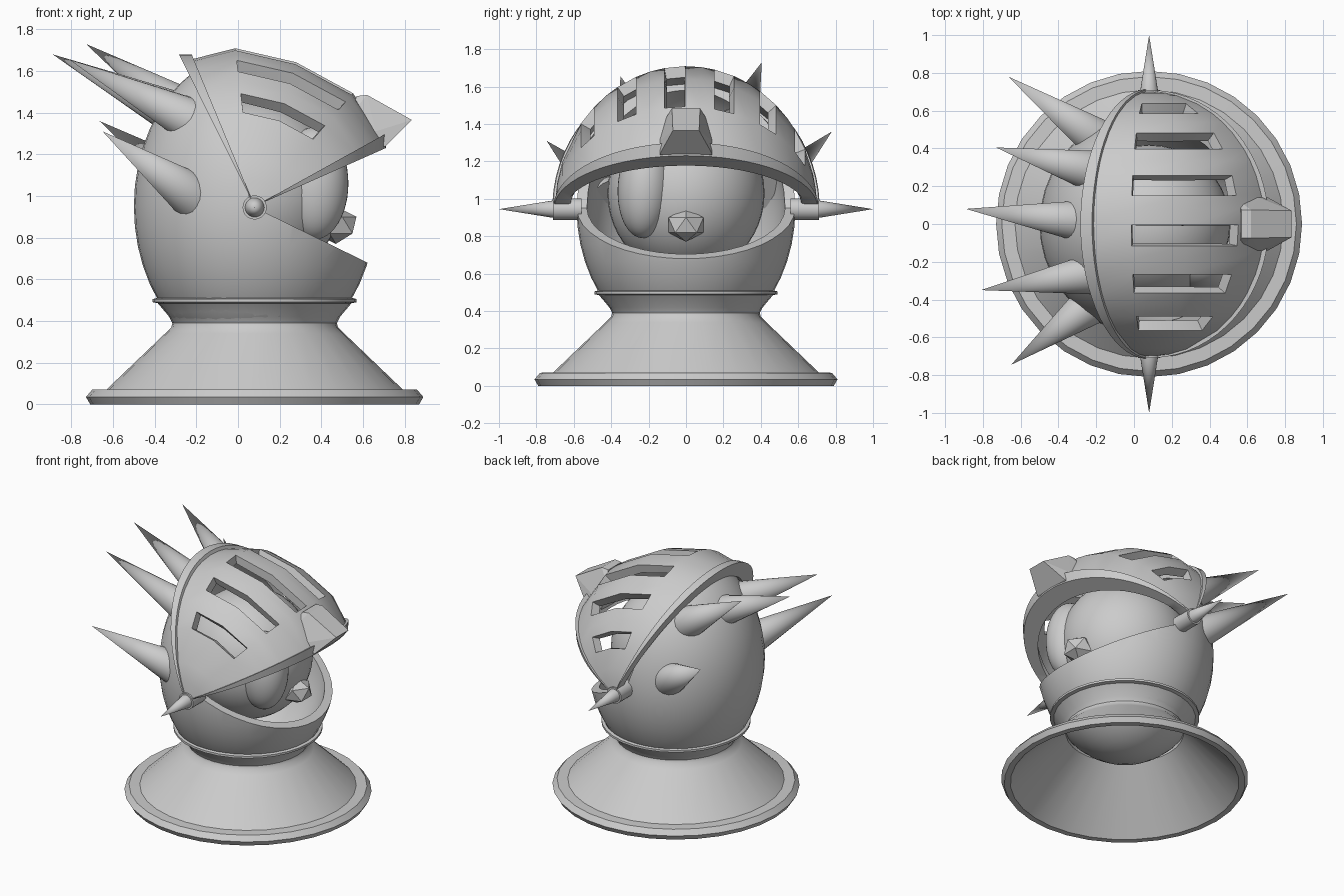
import bpy, bmesh, math
from mathutils import Vector, Matrix

if "Cube" in bpy.data.objects:
    bpy.data.objects.remove(bpy.data.objects["Cube"])

steel = bpy.data.materials.new("pale_grey_steel")
steel.use_nodes = True
GREY = (0.6, 0.6, 0.6, 1)
steel.diffuse_color = GREY
steel.node_tree.nodes["Principled BSDF"].inputs["Base Color"].default_value = GREY

PIVOT = Vector((0.08, 0, 0.95))


def finish(name, bm, smooth=True):
    bmesh.ops.recalc_face_normals(bm, faces=bm.faces)
    mesh = bpy.data.meshes.new(name)
    bm.to_mesh(mesh)
    bm.free()
    obj = bpy.data.objects.new(name, mesh)
    bpy.context.collection.objects.link(obj)
    mesh.materials.append(steel)
    activate(obj)
    if smooth:
        bpy.ops.object.shade_smooth_by_angle(angle=math.radians(32))
    return obj


def activate(obj):
    bpy.ops.object.select_all(action='DESELECT')
    obj.select_set(True)
    bpy.context.view_layer.objects.active = obj


def ellipsoid(name, centre, radii, tilt=0):
    bm = bmesh.new()
    bmesh.ops.create_uvsphere(bm, u_segments=40, v_segments=24, radius=1)
    turn = Matrix.Translation(centre) @ Matrix.Rotation(tilt, 4, 'X')
    bmesh.ops.transform(bm, matrix=turn @ Matrix.Diagonal((*radii, 1)), verts=bm.verts)
    return finish(name, bm)


def cone(name, base, tip, r1, r2=0.0, sides=20):
    base, tip = Vector(base), Vector(tip)
    axis = tip - base
    bm = bmesh.new()
    place = Matrix.Translation((base + tip) / 2) @ axis.to_track_quat('Z', 'Y').to_matrix().to_4x4()
    bmesh.ops.create_cone(bm, cap_ends=True, segments=sides, radius1=r1, radius2=r2,
                          depth=axis.length, matrix=place)
    return finish(name, bm)


def lathe(name, profile, steps=32):
    bm = bmesh.new()
    rings = []
    for i in range(steps):
        a = math.tau * i / steps
        rings.append([bm.verts.new((PIVOT.x + r * math.cos(a), r * math.sin(a), z)) for r, z in profile])
    n = len(profile)
    for i in range(steps):
        a, b = rings[i], rings[(i + 1) % steps]
        for j in range(n):
            k = (j + 1) % n
            bm.faces.new((a[j], b[j], b[k], a[k]))
    return finish(name, bm)


def arch_point(theta, phi, r, ry):
    t, p = math.radians(theta), math.radians(phi)
    return PIVOT + Vector((r * math.cos(p) * math.cos(t), ry * math.sin(p), r * math.cos(p) * math.sin(t)))


def arch(name, section, steps=32):
    """Sweep a closed section (angle, radius, half width) from pivot to pivot."""
    bm = bmesh.new()
    rows = [[bm.verts.new(arch_point(t, -88 + 176 * i / steps, r, ry)) for t, r, ry in section]
            for i in range(steps + 1)]
    n = len(section)
    for a, b in zip(rows, rows[1:]):
        for j in range(n):
            k = (j + 1) % n
            bm.faces.new((a[j], b[j], b[k], a[k]))
    bm.faces.new(rows[0])
    bm.faces.new(rows[-1])
    return finish(name, bm)


# Flared collar with rolled base and upper flange
lathe("collar", [(0.79, 0), (0.81, 0.035), (0.78, 0.07), (0.71, 0.072), (0.43, 0.34), (0.4, 0.37),
                 (0.395, 0.39), (0.41, 0.42), (0.465, 0.485), (0.49, 0.49), (0.49, 0.505), (0.47, 0.51),
                 (0.455, 0.49), (0.385, 0.4), (0.385, 0.37), (0.42, 0.335), (0.75, 0)])

# Helmet bowl, hollow, with the face opening cut away
bowl = ellipsoid("helmet_bowl", (0.07, 0, 0.95), (0.57, 0.585, 0.745))
for v in bowl.data.vertices:
    if v.co.x > 0.07:
        v.co.x = 0.07 + (v.co.x - 0.07) * 1.04
bm = bmesh.new()
outline = [(0.07, 0.95), (1.5, 0.25), (1.5, 2.5), (-0.44, 2.5)]
face = bm.faces.new([bm.verts.new((x, -1, z)) for x, z in outline])
out = bmesh.ops.extrude_face_region(bm, geom=[face])
bmesh.ops.translate(bm, vec=(0, 2, 0), verts=[g for g in out["geom"] if isinstance(g, bmesh.types.BMVert)])
cutter = finish("opening_cutter", bm, smooth=False)
cutter.hide_render = True
activate(bowl)
shell = bowl.modifiers.new("shell", 'SOLIDIFY')
shell.thickness = 0.055
shell.offset = -1
cut = bowl.modifiers.new("opening", 'BOOLEAN')
cut.object = cutter
cut.operation = 'DIFFERENCE'
cut.solver = 'EXACT'
for m in ("shell", "opening"):
    bpy.ops.object.modifier_apply(modifier=m)
bpy.data.objects.remove(cutter)
bpy.ops.object.shade_smooth_by_angle(angle=math.radians(32))

# Head inside, with one large oval eye piece and a faceted nose
ellipsoid("head", (0.08, 0, 1.03), (0.43, 0.42, 0.44))
ellipsoid("eye_piece", (0.365, -0.22, 1.06), (0.165, 0.145, 0.27), tilt=-0.06)
bm = bmesh.new()
bmesh.ops.create_icosphere(bm, subdivisions=1, radius=1,
                           matrix=Matrix.Translation((0.47, 0, 0.86)) @ Matrix.Diagonal((0.11, 0.11, 0.09, 1)))
finish("nose", bm, smooth=False)

# Raised visor: four broad facets, six slots across the middle two
columns = [(114, 0.77), (97, 0.765), (74, 0.72), (49, 0.72), (26, 0.70)]
rows = [-87, -80, -71]
slot_starts = set()
for i in range(6):
    start = -53.5 + 22 * i
    rows += [start - 6, start, start + 9] if i else [start, start + 9]
    slot_starts.add(start)
rows += [76, 82, 87]
bm = bmesh.new()
grid = [[bm.verts.new(arch_point(t, p, r, 0.7)) for t, r in columns] for p in rows]
for i, p in enumerate(rows[:-1]):
    for j in range(len(columns) - 1):
        if not (p in slot_starts and j in (1, 2)):
            bm.faces.new((grid[i][j], grid[i + 1][j], grid[i + 1][j + 1], grid[i][j + 1]))
bmesh.ops.recalc_face_normals(bm, faces=bm.faces)
if sum(f.normal.dot(f.calc_center_median() - PIVOT) for f in bm.faces) < 0:
    bmesh.ops.reverse_faces(bm, faces=bm.faces)
mesh = bpy.data.meshes.new("visor")
bm.to_mesh(mesh)
bm.free()
mesh.materials.append(steel)
visor = bpy.data.objects.new("visor", mesh)
bpy.context.collection.objects.link(visor)
activate(visor)
plate = visor.modifiers.new("plate", 'SOLIDIFY')
plate.thickness = 0.06
plate.offset = -1
bpy.ops.object.modifier_apply(modifier="plate")
bpy.ops.object.shade_smooth_by_angle(angle=math.radians(32))

# Visor rims
arch("visor_rear_rim", [(116.5, 0.815, 0.715), (112.5, 0.79, 0.71), (112.5, 0.69, 0.63), (116.5, 0.69, 0.63)])
arch("visor_lower_rim", [(24, 0.69, 0.705), (29, 0.725, 0.71), (29, 0.62, 0.62), (24, 0.56, 0.64)])

# Faceted peak at the middle of the visor
bm = bmesh.new()
for x, y, z in [(0.53, 0.14, 1.38), (0.57, 0.075, 1.48), (0.62, 0.075, 1.485), (0.81, 0.08, 1.345),
                (0.835, 0.07, 1.365), (0.71, 0.14, 1.24), (0.66, 0.14, 1.31), (0.6, 0.12, 1.19)]:
    for side in (-1, 1):
        bm.verts.new((x, y * side, z))
bmesh.ops.convex_hull(bm, input=bm.verts)
finish("visor_peak", bm, smooth=False)

# Pivot bolts with side spikes
for side, label in ((1, "left"), (-1, "right")):
    def at(y):
        return (PIVOT.x, side * y, PIVOT.z - 0.005)
    cone(label + "_pivot_washer", at(0.56), at(0.71), 0.058, 0.058)
    cone(label + "_pivot_spike", at(0.7), at(1.0), 0.048)

# Crest of back spikes: base point, tip
spikes = [((-0.22, 0.47, 1.06), (-0.665, 0.78, 1.36)),
          ((-0.26, 0.29, 1.42), (-0.73, 0.405, 1.73)),
          ((-0.33, 0.02, 1.41), (-0.89, 0.08, 1.68)),
          ((-0.26, -0.27, 1.38), (-0.81, -0.35, 1.655)),
          ((-0.26, -0.45, 1.03), (-0.65, -0.745, 1.31))]
for i, (base, tip) in enumerate(spikes):
    base, tip = Vector(base), Vector(tip)
    cone("back_spike_%d" % (i + 1), base - (tip - base) * 0.1, tip, 0.112)
